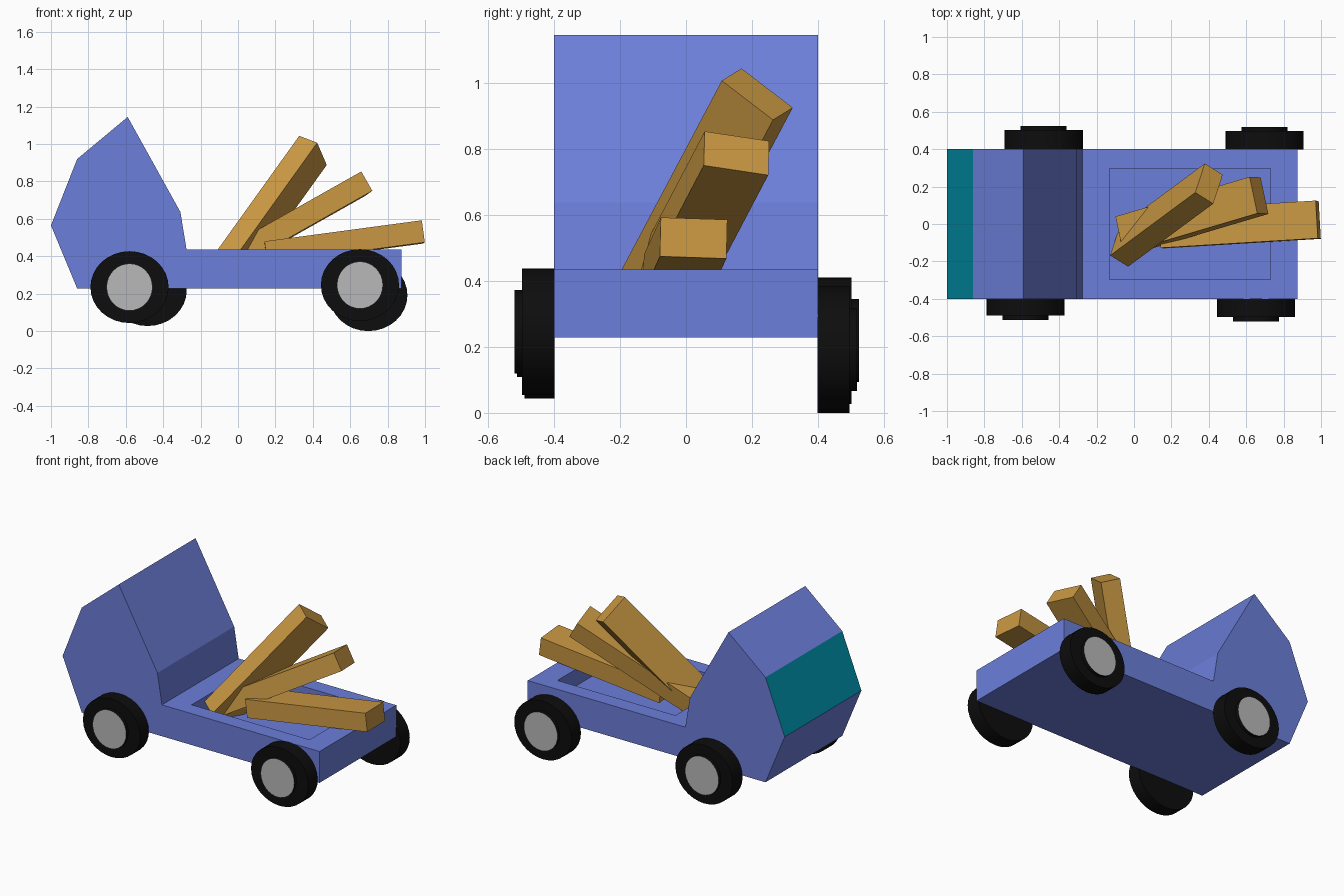
import bpy, bmesh
from math import radians
from mathutils import Vector, Matrix

if "Cube" in bpy.data.objects:
    bpy.data.objects.remove(bpy.data.objects["Cube"])


def material(name, r, g, b):
    m = bpy.data.materials.new(name)
    m.diffuse_color = (r, g, b, 1)
    m.use_nodes = True
    m.node_tree.nodes["Principled BSDF"].inputs["Base Color"].default_value = m.diffuse_color
    return m


BLUE = material("blue_paint", 0.15, 0.21, 0.70)
TEAL = material("teal_glass", 0.0, 0.30, 0.42)
WOOD = material("wood", 0.58, 0.31, 0.055)
BLACK = material("black_rubber", 0.004, 0.004, 0.004)
GREY = material("grey_metal", 0.48, 0.48, 0.48)


def make(name, bm, *mats):
    bmesh.ops.recalc_face_normals(bm, faces=bm.faces)
    me = bpy.data.meshes.new(name)
    bm.to_mesh(me)
    bm.free()
    for m in mats:
        me.materials.append(m)
    ob = bpy.data.objects.new(name, me)
    bpy.context.collection.objects.link(ob)
    return ob


# Truck body: side profile extruded across the width
profile = [(-1, 0.565), (-0.86, 0.92), (-0.59, 1.145), (-0.308, 0.637),
           (-0.275, 0.435), (0.875, 0.435), (0.875, 0.228), (-0.86, 0.228)]
bm = bmesh.new()
side = bm.faces.new([bm.verts.new((x, -0.4, z)) for x, z in profile])
ext = bmesh.ops.extrude_face_region(bm, geom=[side], use_keep_orig=True)
bmesh.ops.translate(bm, vec=(0, 0.8, 0),
                    verts=[g for g in ext["geom"] if isinstance(g, bmesh.types.BMVert)])
bmesh.ops.recalc_face_normals(bm, faces=bm.faces)


def face_at(x, z):
    p = Vector((x, 0, z))
    return min(bm.faces, key=lambda f: (f.calc_center_median() - p).length)


# Windscreen
face_at(-0.93, 0.74).material_index = 1

# Load bed recess: inset the bed face, then push it down
bed = bmesh.ops.extrude_discrete_faces(bm, faces=[face_at(0.3, 0.435)])["faces"][0]
bmesh.ops.scale(bm, vec=(0.748, 0.743, 1), verts=bed.verts,
                space=Matrix.Translation(-bed.calc_center_median()))
bed = bmesh.ops.extrude_discrete_faces(bm, faces=[bed])["faces"][0]
bmesh.ops.translate(bm, vec=(0, 0, -0.11), verts=bed.verts)
make("truck_body", bm, BLUE, TEAL)


# Wheels: slightly squashed tyre and a round hub with a grey cap
def disc(name, x, z, rx, rz, y0, y1, *mats):
    bm = bmesh.new()
    bmesh.ops.create_cone(bm, cap_ends=True, segments=32, radius1=1, radius2=1, depth=1,
                          matrix=Matrix.Rotation(radians(90), 4, 'X'))
    bmesh.ops.scale(bm, vec=(rx, abs(y1 - y0), rz), verts=bm.verts)
    bmesh.ops.translate(bm, vec=(x, (y0 + y1) / 2, z), verts=bm.verts)
    if len(mats) > 1:
        for f in bm.faces:
            if abs(f.calc_center_median().y - y1) < 1e-4:
                f.material_index = 1
    ob = make(name, bm, *mats)
    bpy.ops.object.select_all(action='DESELECT')
    ob.select_set(True)
    bpy.context.view_layer.objects.active = ob
    bpy.ops.object.shade_smooth_by_angle(angle=radians(30))


for name, x, z, s, y in [("front_near", -0.58, 0.235, -1, 0.489),
                         ("rear_near", 0.652, 0.246, -1, 0.497),
                         ("front_far", -0.483, 0.219, 1, 0.502),
                         ("rear_far", 0.697, 0.192, 1, 0.496)]:
    disc(name + "_tyre", x, z, 0.209, 0.192, s * 0.398, s * y, BLACK)
    disc(name + "_hub", x, z, 0.123, 0.126, s * 0.42, s * (y + 0.023), BLACK, GREY)


# Planks: placed by the centre of the raised end and its thickness/width directions
for name, end, t, w in [
        ("plank_steep", (0.401, 0.216, 0.966), (0.096, -0.060, -0.037), (0.050, 0.155, -0.118)),
        ("plank_middle", (0.668, 0.153, 0.787), (0.059, -0.003, -0.103), (-0.042, 0.197, -0.029)),
        ("plank_low", (0.985, 0.023, 0.530), (0.016, -0.003, -0.118), (-0.012, 0.203, -0.003))]:
    t, w = Vector(t).normalized(), Vector(w).normalized()
    axis = t.cross(w).normalized()
    w = axis.cross(t)
    rot = Matrix((axis, t, w)).transposed().to_4x4()
    centre = Vector(end) - axis * 0.425
    bm = bmesh.new()
    bmesh.ops.create_cube(bm, size=1, matrix=Matrix.Translation(centre) @ rot
                          @ Matrix.Diagonal((0.85, 0.119, 0.202, 1)))
    make(name, bm, WOOD)
